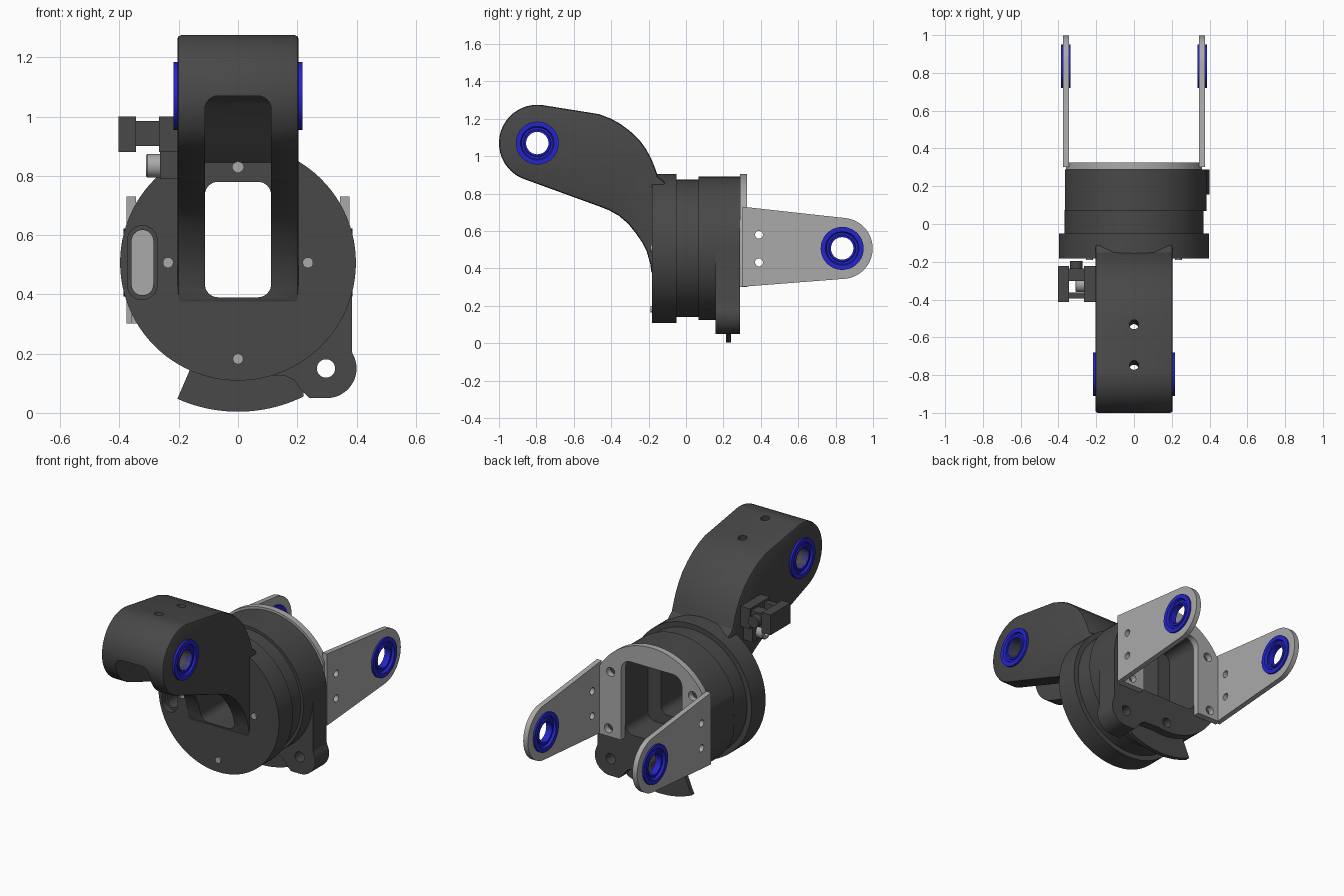
import bpy, bmesh
from math import sin, cos, pi, radians
from mathutils import Matrix, Vector

if "Cube" in bpy.data.objects:
    bpy.data.objects.remove(bpy.data.objects["Cube"])


def material(name, rgb):
    m = bpy.data.materials.new(name)
    m.use_nodes = True
    m.diffuse_color = (*rgb, 1)
    b = m.node_tree.nodes["Principled BSDF"]
    b.inputs["Base Color"].default_value = (*rgb, 1)
    b.inputs["Roughness"].default_value = 0.6
    return m


DARK = material("dark_grey", (0.065, 0.065, 0.065))
GREY = material("bracket_grey", (0.40, 0.40, 0.40))
BLUE = material("bearing_blue", (0.018, 0.018, 0.60))
CZ = 0.507  # height of the main axis


# ---- outline helpers (2D points) ----
def arc(cx, cy, r, a0, a1, n=24):
    return [(cx + r * cos(radians(a0 + (a1 - a0) * i / n)),
             cy + r * sin(radians(a0 + (a1 - a0) * i / n))) for i in range(n + 1)]


def circle(cx, cy, r, n=32):
    return arc(cx, cy, r, 0, 360, n)[:-1]


def round_rect(x0, x1, z0, z1, r):
    return (arc(x1 - r, z1 - r, r, 0, 90, 8) + arc(x0 + r, z1 - r, r, 90, 180, 8)
            + arc(x0 + r, z0 + r, r, 180, 270, 8) + arc(x1 - r, z0 + r, r, 270, 360, 8))


def rect(x0, x1, z0, z1):
    return [(x0, z0), (x1, z0), (x1, z1), (x0, z1)]


# ---- solid helpers ----
def finish(bm, name, mat):
    bmesh.ops.remove_doubles(bm, verts=bm.verts, dist=1e-5)
    bmesh.ops.recalc_face_normals(bm, faces=bm.faces)
    me = bpy.data.meshes.new(name)
    bm.to_mesh(me)
    bm.free()
    me.materials.append(mat)
    ob = bpy.data.objects.new(name, me)
    bpy.context.scene.collection.objects.link(ob)
    return ob


def prism(name, pts, axis, a, b, mat=DARK):
    """Extrude an outline from a to b: axis x takes (y, z), y takes (x, z), z takes (x, y)."""
    def place(p, t):
        return {"x": (t, *p), "y": (p[0], t, p[1]), "z": (*p, t)}[axis]
    bm = bmesh.new()
    f = bm.faces.new([bm.verts.new(place(p, a)) for p in pts])
    res = bmesh.ops.extrude_face_region(bm, geom=[f])
    move = Vector(place((0, 0), b - a))
    bmesh.ops.translate(bm, vec=move, verts=[v for v in res["geom"] if isinstance(v, bmesh.types.BMVert)])
    return finish(bm, name, mat)


def lathe_x(name, profile, cy, cz, mat, n=40):
    """Spin a closed (x, radius) profile about a line parallel to x."""
    bm = bmesh.new()
    rings = [[bm.verts.new((x, cy + r * cos(2 * pi * i / n), cz + r * sin(2 * pi * i / n)))
              for i in range(n)] for x, r in profile]
    for k, ring in enumerate(rings):
        nxt = rings[(k + 1) % len(rings)]
        for i in range(n):
            j = (i + 1) % n
            bm.faces.new((ring[i], ring[j], nxt[j], nxt[i]))
    return finish(bm, name, mat)


def apply(ob, mod):
    with bpy.context.temp_override(object=ob, active_object=ob):
        bpy.ops.object.modifier_apply(modifier=mod.name)


def boolean(ob, cutter, op="DIFFERENCE", keep=False):
    m = ob.modifiers.new("cut", "BOOLEAN")
    m.operation, m.object, m.solver = op, cutter, "EXACT"
    apply(ob, m)
    if not keep:
        bpy.data.objects.remove(cutter)


def bevel(ob, w, angle=40, seg=2):
    m = ob.modifiers.new("bevel", "BEVEL")
    m.width, m.segments, m.limit_method, m.angle_limit = w, seg, "ANGLE", radians(angle)
    apply(ob, m)


def window(a=-1.2, b=0.4):
    return prism("cutter", round_rect(-0.112, 0.112, 0.39, 0.78, 0.045), "y", a, b)


# ---- offset arm ----
side = (arc(-0.795, 1.07, 0.205, 250, 82, 28)
        + [(-0.465, 1.225), (-0.40, 1.20), (-0.35, 1.172), (-0.30, 1.135), (-0.25, 1.088),
           (-0.215, 1.04), (-0.185, 0.985), (-0.165, 0.935), (-0.15, 0.89), (-0.11, 0.86),
           (-0.11, 0.37), (-0.185, 0.37), (-0.19, 0.42), (-0.21, 0.49), (-0.235, 0.54),
           (-0.27, 0.59), (-0.31, 0.64), (-0.36, 0.682), (-0.41, 0.71), (-0.465, 0.732)])
arm = prism("arm", side, "x", -0.205, 0.205)
bevel(arm, 0.014)
# hollow underside of the arm: rounded window limited by a curved ceiling
hollow = prism("hollow", round_rect(-0.112, 0.112, 0.39, 1.07, 0.045), "y", -1.1, 0)
ceiling = [(-1.2, 0.3), (-1.2, 1.2), (-0.5, 1.2), (-0.46, 1.1), (-0.38, 1.05), (-0.31, 0.98),
           (-0.25, 0.91), (-0.186, 0.845), (-0.186, 0.3)]
boolean(hollow, prism("limit", ceiling, "x", -0.3, 0.3), "INTERSECT")
boolean(arm, hollow)
boolean(arm, window())
boolean(arm, prism("cutter", circle(-0.795, 1.07, 0.06), "x", -0.4, 0.4))
for y in (-0.53, -0.75):
    pin = prism("cutter", circle(0, 0, 0.025, 20), "z", -0.7, 0.3)
    pin.matrix_world = Matrix.Translation((0, y, 1.25)) @ Matrix.Rotation(radians(-8), 4, "X")
    bpy.context.view_layer.update()
    boolean(arm, pin)

# ---- round body: front disc, middle ring, rear housing ----
disc = prism("front_disc", circle(0, CZ, 0.398, 96), "y", -0.182, -0.05)
ring = prism("middle_ring", circle(0, CZ, 0.368, 96), "y", -0.055, 0.075)
rear = prism("rear_housing", circle(0, CZ, 0.384, 96), "y", 0.068, 0.288)
lug = [(0, 0.5), (0.384, 0.5), (0.384, 0.21)] + arc(0.3, 0.15, 0.1, 30, -90, 16) + [
    (0.24, 0.05), (0.215, 0.075), (0.19, 0.11), (0.16, 0.125), (0, 0.13)]
boolean(rear, prism("lug", lug, "y", 0.157, 0.288), "UNION")
boolean(rear, prism("cutter", circle(0.297, 0.15, 0.031), "y", 0, 0.5))
boolean(rear, prism("cutter", circle(0, 0.18, 0.03), "y", 0.2, 0.5))
boolean(rear, prism("cutter", rect(-0.6, -0.366, 0, 1), "y", 0, 0.5))
boolean(rear, prism("cutter", round_rect(-0.2, 0.2, 0.33, 0.78, 0.05), "y", 0.0, 0.4))
for part in (disc, ring, rear):
    boolean(part, window())
    boolean(part, prism("cutter", round_rect(-0.359, -0.286, 0.397, 0.617, 0.036), "y", -0.4, 0.4))
boolean(disc, prism("cutter", round_rect(-0.373, -0.273, 0.382, 0.632, 0.0499), "y", -0.4, -0.15))

# thin stop fin below the housing
fin = arc(0, CZ, 0.503, 246, 296, 24) + [(0.22, 0.2), (-0.15, 0.2), (-0.165, 0.14)]
prism("stop_fin", fin, "y", 0.214, 0.24)

# screws in the front disc
for i, (x, z) in enumerate([(0.236, CZ), (-0.236, CZ), (0, 0.83), (0, 0.182)]):
    prism(f"disc_screw_{i + 1}", circle(x, z, 0.018, 20), "y", -0.19, -0.1, GREY)

# ---- fork bracket ----
arch = ([(-0.36, 0.302)] + arc(0, CZ, 0.398, 154.8, 25.2, 48) + [(0.36, 0.302), (0.2, 0.302)]
        + arc(0.14, 0.725, 0.06, 0, 90, 8) + arc(-0.14, 0.725, 0.06, 90, 180, 8) + [(-0.2, 0.302)])
plate = prism("bracket_plate", arch, "y", 0.288, 0.325, GREY)
for s in (1, -1):
    for x, z in ((0.27, 0.69), (0.285, 0.35)):
        boolean(plate, prism("cutter", circle(s * x, z, 0.027, 20), "y", 0.2, 0.4))

tine = [(0.302, 0.302), (0.302, 0.73)] + arc(0.835, CZ, 0.163, 84, -84, 32)
for s, word in ((1, "left"), (-1, "right")):
    t = prism(f"bracket_arm_{word}", tine, "x", s * 0.345, s * 0.376, GREY)
    for y, z, r in ((0.39, 0.58, 0.021), (0.39, 0.432, 0.021), (0.835, CZ, 0.1)):
        boolean(t, prism("cutter", circle(y, z, r), "x", -0.6, 0.6))
    # bearings with a shallow groove on the faces
    lathe_x(f"bracket_bearing_{word}",
            [(s * x, r) for x, r in ((0.335, 0.115), (0.386, 0.115), (0.386, 0.09), (0.372, 0.084),
                                     (0.372, 0.073), (0.38, 0.07), (0.38, 0.06), (0.341, 0.06),
                                     (0.341, 0.07), (0.35, 0.073), (0.35, 0.084), (0.335, 0.09))],
            0.835, CZ, BLUE)
    lathe_x(f"arm_bearing_{word}",
            [(s * x, r) for x, r in ((0.17, 0.115), (0.218, 0.115), (0.218, 0.09), (0.207, 0.084),
                                     (0.207, 0.073), (0.213, 0.07), (0.213, 0.06), (0.17, 0.06))],
            -0.795, 1.07, BLUE)

# ---- side clamp on the arm ----
prism("clamp_outer_block", rect(-0.403, -0.344, 0.88, 1.0), "y", -0.412, -0.222)
prism("clamp_inner_block", rect(-0.266, -0.19, 0.88, 1.0), "y", -0.412, -0.222)
prism("clamp_front_bar", rect(-0.35, -0.26, 0.9, 0.985), "y", -0.395, -0.362)
prism("clamp_rear_bar", rect(-0.35, -0.26, 0.9, 0.985), "y", -0.302, -0.235)
prism("clamp_foot", rect(-0.264, -0.19, 0.79, 0.89), "y", -0.39, -0.25)
prism("clamp_cap", circle(-0.306, 0.942, 0.034, 24), "y", -0.24, -0.196)
lathe_x("clamp_screw", [(-0.31, 0.02), (-0.31, 0.036), (-0.306, 0.04), (-0.255, 0.04),
                        (-0.255, 0.005), (-0.285, 0.005), (-0.285, 0.02)], -0.32, 0.834, GREY, 24)

# ---- smooth shading with sharp edges kept ----
bpy.ops.object.select_all(action="DESELECT")
for ob in bpy.context.scene.objects:
    if ob.type == "MESH":
        ob.select_set(True)
        bpy.context.view_layer.objects.active = ob
bpy.ops.object.shade_smooth_by_angle(angle=radians(30))
